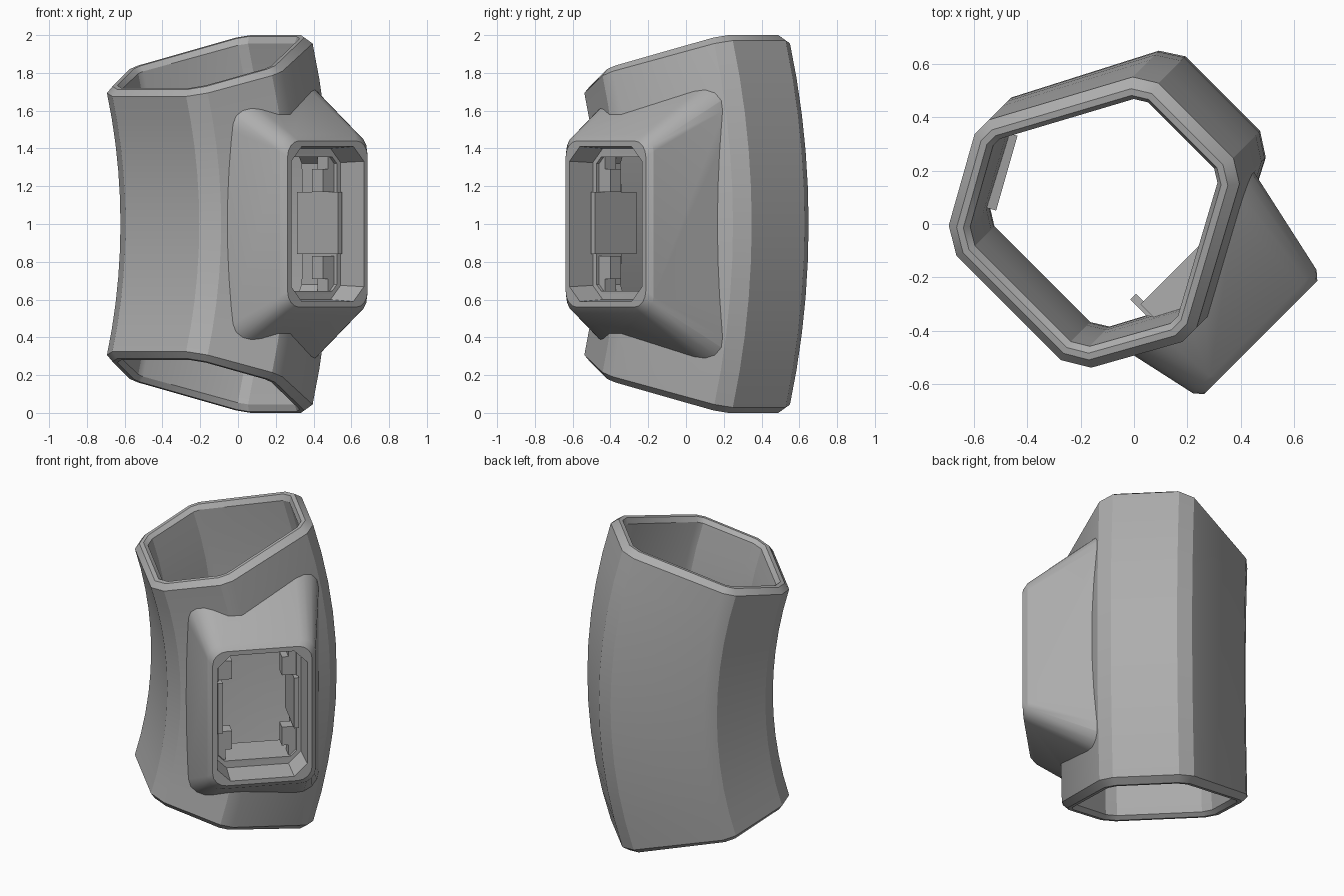
import bpy, bmesh, math
from mathutils import Vector

if "Cube" in bpy.data.objects:
    bpy.data.objects.remove(bpy.data.objects["Cube"])

# Local frame: u points out through the socket (+x, -y), v points to the convex side (+x, +y), z up
S = math.sqrt(0.5)
def world(u, v, z):
    return Vector(((u + v) * S, (v - u) * S, z))

mat = bpy.data.materials.new("plain grey")
mat.diffuse_color = (0.42, 0.42, 0.42, 1)
mat.use_nodes = True
mat.node_tree.nodes["Principled BSDF"].inputs["Base Color"].default_value = mat.diffuse_color

def loft(name, rings, wrap=False):
    """Skin a list of equal-length rings of world points; cap the ends unless wrapped."""
    bm = bmesh.new()
    vs = [[bm.verts.new(p) for p in r] for r in rings]
    n = len(rings[0])
    pairs = list(zip(vs, vs[1:])) + ([(vs[-1], vs[0])] if wrap else [])
    for a, b in pairs:
        for i in range(n):
            j = (i + 1) % n
            bm.faces.new((a[i], a[j], b[j], b[i]))
    if not wrap:
        bm.faces.new(vs[0][::-1])
        bm.faces.new(vs[-1])
    bmesh.ops.recalc_face_normals(bm, faces=bm.faces)
    me = bpy.data.meshes.new(name)
    bm.to_mesh(me)
    bm.free()
    me.materials.append(mat)
    ob = bpy.data.objects.new(name, me)
    bpy.context.collection.objects.link(ob)
    return ob

def cut(ob, cutter):
    m = ob.modifiers.new("cut", 'BOOLEAN')
    m.operation, m.solver, m.object = 'DIFFERENCE', 'EXACT', cutter
    bpy.context.view_layer.objects.active = ob
    bpy.ops.object.modifier_apply(modifier=m.name)

def inset(pts, d):
    """Shrink a counter-clockwise polygon by distance d."""
    out = []
    for i, p in enumerate(pts):
        p, a, b = Vector(p), Vector(pts[i - 1]), Vector(pts[(i + 1) % len(pts)])
        e1, e2 = (p - a).normalized(), (b - p).normalized()
        n1, n2 = Vector((-e1.y, e1.x)), Vector((-e2.y, e2.x))
        out.append(p + (n1 + n2) * d / (1 + n1.dot(n2)))
    return out

# Bent hexagonal tube: section swept on an arc about an axis along u
UC, VC = -0.11, -2.82
half = [(0.276, -0.456), (0.377, -0.393), (0.55, -0.07), (0.55, 0.01), (0.283, 0.525), (0.198, 0.58)]
section = [(UC + a, v) for a, v in half] + [(UC - a, v) for a, v in reversed(half)]
END = math.asin(1 / 3.365)
STEPS = 10

def ring(d, t):
    return [world(u, VC + (v - VC) * math.cos(t), 1 + (v - VC) * math.sin(t))
            for u, v in inset(section, d)]

def levels(d, e):
    return [ring(d, e * (2 * i / STEPS - 1)) for i in range(STEPS + 1)]

rim = lambda s: [ring(0.035, s * END), ring(0.06, s * END)]
tube = loft("bent_tube", levels(0, END - 0.012) + rim(1)
            + levels(0.08, END - 0.01)[::-1] + rim(-1)[::-1], wrap=True)
tube_solid = loft("tube_cutter", levels(0.01, END + 0.03))

# Tapered socket housing with rounded corners
VB = 0.035
def octagon(u, hv, hz, r, n=1):
    pts = []
    for k, (sv, sz) in enumerate(((1, 1), (-1, 1), (-1, -1), (1, -1))):
        for i in range(n + 1):
            a = math.pi / 2 * (k + i / n)
            pts.append(world(u, VB + sv * (hv - r) + r * math.cos(a),
                             1 + sz * (hz - r) + r * math.sin(a)))
    return pts

socket = loft("socket_housing", [octagon(0.0, 0.46, 0.86, 0.17, 4), octagon(0.605, 0.327, 0.473, 0.09, 4),
                                 octagon(0.636, 0.30, 0.44, 0.085, 4)])
duct = loft("duct_cutter", [octagon(-0.05, 0.235, 0.37, 0.05), octagon(0.47, 0.235, 0.37, 0.05),
                            octagon(0.471, 0.262, 0.40, 0.075), octagon(0.7, 0.275, 0.415, 0.08)])
cut(socket, tube_solid)
cut(socket, duct)
cut(tube, duct)

# Guides inside the socket
def block(name, u, v, z):
    return loft(name, [[world(a, b, c) for b, c in ((v[0], z[0]), (v[1], z[0]), (v[1], z[1]), (v[0], z[1]))]
                       for a in u])

parts = [tube, socket]
for s in (-1, 1):
    parts.append(block("side_tab", (0.19, 0.50), (VB + s * 0.215, VB + s * 0.245), (0.84, 1.17)))
    parts.append(block("end_shelf", (0.23, 0.47), (VB - 0.23, VB + 0.23), (1 + s * 0.355, 1 + s * 0.39)))
    for t in (-1, 1):
        parts.append(block("corner_bracket", (0.37, 0.45), (VB + s * 0.15, VB + s * 0.24),
                           (1 + t * 0.17, 1 + t * 0.29)))
        parts.append(block("corner_stop", (0.37, 0.45), (VB + s * 0.19, VB + s * 0.24),
                           (1 + t * 0.29, 1 + t * 0.38)))

# Two small catch ribs on the inner wall opposite the socket
for z in (1.12, 1.32):
    a, b = Vector((-0.55, 0.06)), Vector((-0.47, 0.34))
    n = Vector((0.96, -0.27)) * 0.035
    tri = lambda p: [(p.x - n.x, p.y - n.y, z - 0.02), (p.x + n.x, p.y + n.y, z), (p.x - n.x, p.y - n.y, z + 0.02)]
    parts.append(loft("catch_rib", [tri(a), tri(b)]))

for c in (tube_solid, duct):
    bpy.data.objects.remove(c)

# Smooth shading on the curved skins only
for ob in (tube, socket):
    bpy.ops.object.select_all(action='DESELECT')
    ob.select_set(True)
    bpy.context.view_layer.objects.active = ob
    bpy.ops.object.shade_smooth_by_angle(angle=math.radians(28))
